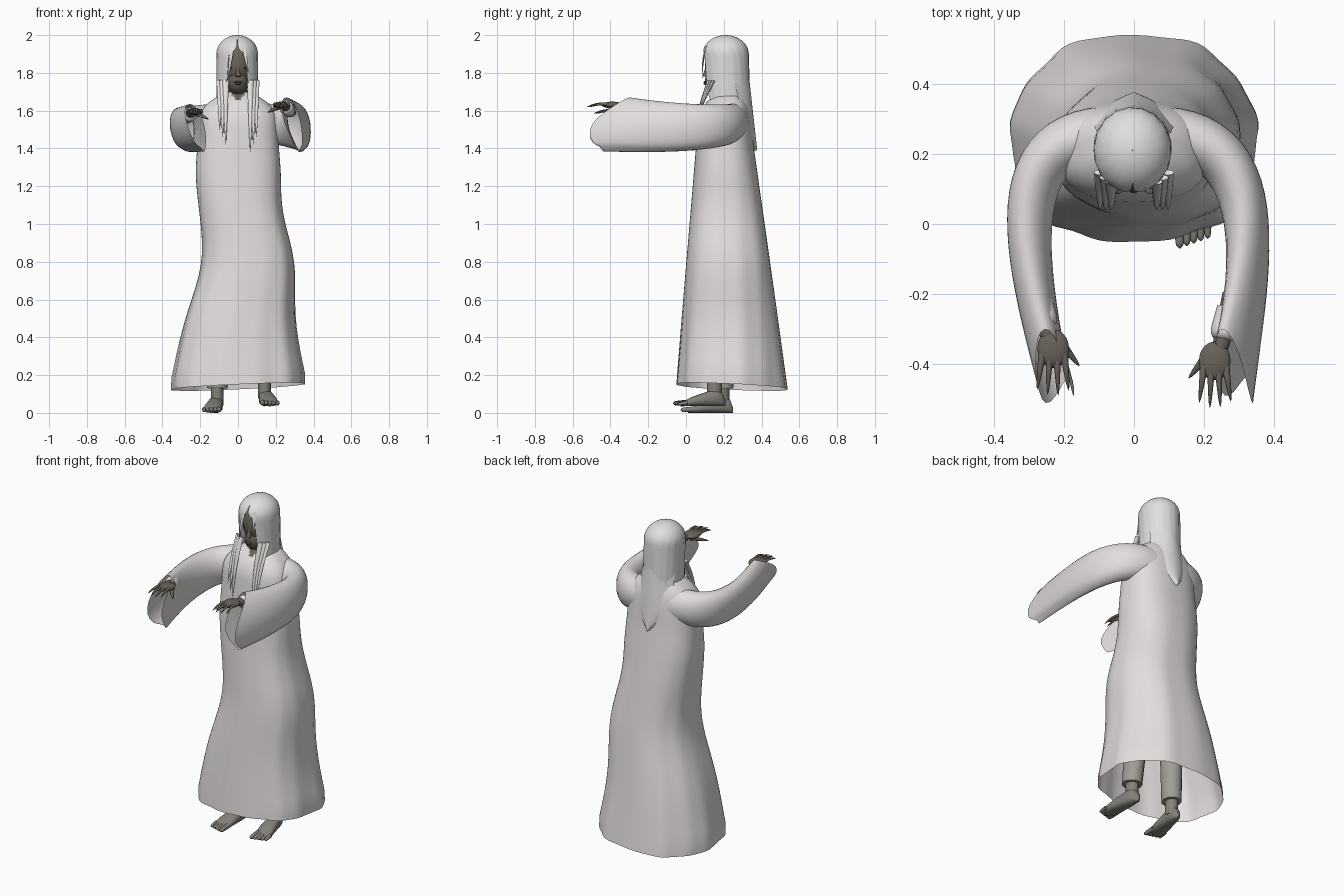
import bpy, bmesh, math
from math import sin, cos, pi, tau, sqrt
from mathutils import Vector

cube = bpy.data.objects.get("Cube")
if cube:
    bpy.data.objects.remove(cube, do_unlink=True)


def material(name, red, green, blue):
    mat = bpy.data.materials.new(name)
    mat.diffuse_color = (red, green, blue, 1)
    mat.use_nodes = True
    shader = next(node for node in mat.node_tree.nodes if node.type == "BSDF_PRINCIPLED")
    shader.inputs["Base Color"].default_value = mat.diffuse_color
    return mat


CLOTH = material("pale_cloth", 0.76, 0.73, 0.72)
HAIR = material("pale_hair", 0.75, 0.74, 0.73)
SKIN = material("dark_skin", 0.14, 0.125, 0.1)
FOOT = material("foot_skin", 0.23, 0.22, 0.19)
TROUSER = material("trouser_grey", 0.35, 0.34, 0.3)
EYE = material("eye_dark", 0.05, 0.05, 0.05)


def steps(count):
    return [index / count for index in range(count + 1)]


def circle(count):
    return [(cos(tau * index / count), sin(tau * index / count)) for index in range(count)]


def mix(start, end, amount):
    return start + (end - start) * amount


def power(value, exponent):
    return math.copysign(abs(value) ** exponent, value)


def surface(name, rings, materials, closed=True, caps=False, rule=None):
    """Bridge rings of points into one smooth surface."""
    bm = bmesh.new()
    grid = [[bm.verts.new(point) for point in ring] for ring in rings]
    count = len(grid[0])
    for low, high in zip(grid, grid[1:]):
        for here in range(count if closed else count - 1):
            after = (here + 1) % count
            face = bm.faces.new((low[here], low[after], high[after], high[here]))
            if rule:
                face.material_index = rule(face.calc_center_median())
    if caps:
        bm.faces.new(grid[0])
        bm.faces.new(grid[-1])
    bmesh.ops.remove_doubles(bm, verts=bm.verts, dist=0.0002)
    bmesh.ops.recalc_face_normals(bm, faces=bm.faces)
    mesh = bpy.data.meshes.new(name)
    bm.to_mesh(mesh)
    bm.free()
    for mat in materials:
        mesh.materials.append(mat)
    part = bpy.data.objects.new(name, mesh)
    bpy.context.collection.objects.link(part)
    bpy.ops.object.select_all(action="DESELECT")
    part.select_set(True)
    bpy.context.view_layer.objects.active = part
    bpy.ops.object.shade_smooth_by_angle(angle=math.radians(50))


def taper(name, start, end, wide, thick, mat, bow=(0, 0, 0), tip=0.3):
    """Round-ended limb from start to end, bent by bow and narrowing to tip."""
    start, end, bow = Vector(start), Vector(end), Vector(bow)
    along = (end - start).normalized()
    upright = Vector((0, 1, 0)) if abs(along.z) > 0.8 else Vector((0, 0, 1))
    side = along.cross(upright).normalized()
    over = side.cross(along)
    rings = []
    for t in steps(10):
        centre = start.lerp(end, t) + bow * sin(pi * t)
        size = mix(1, tip, t) * max(0.1, sqrt(1 - t ** 8))
        rings.append([centre + side * (wide * size * c) + over * (thick * size * s) for c, s in circle(12)])
    surface(name, rings, [mat], caps=True)


def ball(name, centre, radii, mat):
    bpy.ops.mesh.primitive_uv_sphere_add(segments=24, ring_count=14, location=centre)
    part = bpy.context.object
    part.name = name
    part.scale = radii
    part.data.materials.append(mat)
    bpy.ops.object.shade_smooth()


# Robe: flared skirt with a sideways sway, flat front, round back and domed shoulders
rings = []
for level in steps(40):
    z = mix(0.14, 1.7, sin(level * pi / 2))
    shoulder = max(0, z / 0.2 - 7.5) ** 3
    low = max(0, 1 - z / 1.4)
    flare = min(1, max(0, 1.2 - z)) ** 1.5
    waist = 0.015 * math.exp(-((z - 1.25) * 6) ** 2)
    half = 0.21 + 0.14 * flare + waist - 0.15 * shoulder
    middle = 0.05 * math.exp(-((z - 0.8) * 4) ** 2)
    front = 0.08 * z - 0.06 + 0.1 * shoulder
    back = 0.5 - 0.1 * z + 0.06 * low - 0.04 * shoulder
    depth = (back - front) / 2
    ring = []
    for step, (c, s) in enumerate(circle(80)):
        turn = tau * step / 80
        fold = 1 + low * (0.015 * sin(7 * turn + z) + 0.01 * sin(13 * turn - 2 * z))
        x = middle + half * power(c, 0.85) * fold
        y = front + depth + depth * power(s, 0.7 if s < 0 else mix(0.8, 1, low)) * fold
        ring.append((x, y, z + low * (x - y + 0.2) / 20))
    rings.append(ring)
surface("robe", rings, [CLOTH, SKIN], rule=lambda p: int(p.y < 0.2 and abs(p.x) < (p.z - 1.64) * 0.7))

# Sleeve path: cubic curve out of the shoulder and forward
bend = [Vector(point) for point in ((0.08, 0.25), (0.4, 0.25), (0.31, -0.1), (0.255, -0.3))]


def sleeve_path(t):
    weights = ((1 - t) ** 3, 3 * t * (1 - t) ** 2, 3 * t * t * (1 - t), t ** 3)
    return sum((point * weight for point, weight in zip(bend, weights)), Vector((0, 0)))


for side, word in ((1, "left"), (-1, "right")):
    drop = 0 if side > 0 else 0.035

    # Wide sleeve with a slanted, drooping opening
    rings = []
    for t in steps(24):
        spot = sleeve_path(t)
        heading = (sleeve_path(t + 0.01) - spot).normalized()
        top = mix(1.64, 1.67 - drop, t) - 0.02 * sin(pi * t)
        bottom = mix(1.44, 1.39, t) - 0.025 * sin(pi * t)
        ring = []
        for c, s in circle(28):
            down = (1 - s) / 2
            wide = mix(0.085, 0.055, t) * c * (1 - 0.4 * t * down)
            ring.append((side * (spot.x - wide * heading.y) + 0.07 * t ** 1.5 * down,
                         spot.y + wide * heading.x - 0.2 * t * t * sin(2.4 * down),
                         mix(top, bottom, down) + 0.01 * t * down * sin(5 * c)))
        rings.append(ring)
    surface(word + "_sleeve", rings, [CLOTH])

    def arm(x, y, z):
        return Vector((side * x, y + drop, z - drop))

    # Inner cuff, forearm and hand
    taper(word + "_inner_cuff", arm(0.27, -0.24, 1.6), arm(0.25, -0.335, 1.62), 0.034, 0.034, CLOTH, tip=1.2)
    taper(word + "_forearm", arm(0.28, -0.2, 1.59), arm(0.24, -0.38, 1.63), 0.028, 0.024, SKIN, tip=0.9)
    ball(word + "_palm", arm(0.23, -0.39, 1.63), (0.045, 0.055, 0.018), SKIN)
    for number in range(4):
        root = 0.2 + 0.02 * number
        spread = number - 1.4
        taper(f"{word}_finger_{number + 1}", arm(root, -0.4, 1.63),
              arm(root + 0.01 * spread, 0.015 * abs(spread) - 0.53, 1.62), 0.012, 0.011, SKIN, (0, 0, 0.01))
    taper(word + "_thumb", arm(0.22, -0.36, 1.62), arm(0.155, -0.44, 1.59), 0.016, 0.014, SKIN)

    # Trouser leg and ankle; the left foot is lifted
    x, heel, lift = (0.14, 0.21, 0.035) if side > 0 else (-0.11, 0.25, 0)
    taper(word + "_trouser_leg", (x, heel - 0.06, 0.13 + lift), (x * 0.8, 0.21, 0.9), 0.055, 0.06, TROUSER, tip=1.3)
    taper(word + "_ankle", (x, heel - 0.06, 0.04 + lift), (x, heel - 0.06, 0.25), 0.034, 0.04, FOOT, tip=1)

    # Bare foot, turned outward, with toes
    rings = []
    for t in steps(14):
        rounding = sqrt(max(0.05, 1 - (2 * t - 1) ** 4))
        width = mix(0.033, 0.055, t) * rounding
        height = mix(0.055, 0.015, t) * rounding
        rings.append([(x + side * 0.03 * t + width * c, heel - 0.24 * t, lift + height * (1 + power(s, 0.7)))
                      for c, s in circle(18)])
    surface(word + "_foot", rings, [FOOT], caps=True)
    for number in range(5):
        across = x + side * (0.02 * number - 0.01)
        size = 0.015 - 0.001 * number
        taper(f"{word}_toe_{number + 1}", (across, heel - 0.2, lift + 0.02),
              (across, heel - 0.28 + 0.007 * number, lift + size), size, size, FOOT, tip=0.8)

    # Eye and brow
    ball(word + "_eye", (side * 0.03, 0.117, 1.825), (0.014, 0.008, 0.006), EYE)
    taper(word + "_brow", (side * 0.01, 0.108, 1.84), (side * 0.06, 0.13, 1.84), 0.005, 0.005, SKIN, (0, 0, 0.01))

    # Thin locks parting from the hair and hanging over the chest
    for number in range(3):
        across = side * (0.065 + 0.016 * number)
        taper(f"{word}_front_lock_{number + 1}", (across, 0.1 + 5 * across * across, 1.76),
              (across, 0.04, 1.4 + 0.04 * number - 0.02 * side), 0.017, 0.008, HAIR, (0, -0.015, 0), 0.2)

    # Uneven fringe beside the brow
    taper(word + "_fringe", (side * 0.03, 0.11, 1.94), (side * 0.055, 0.09, 1.78 + 0.02 * side),
          0.012, 0.005, HAIR, (0, -0.01, 0), 0.2)

# Head, neck and face
ball("head", (0, 0.205, 1.845), (0.085, 0.105, 0.13), SKIN)
ball("jaw", (0, 0.165, 1.755), (0.057, 0.065, 0.068), SKIN)
taper("neck", (0, 0.235, 1.6), (0, 0.21, 1.8), 0.055, 0.055, SKIN, tip=0.8)
taper("nose", (0, 0.1, 1.78), (0, 0.115, 1.85), 0.015, 0.013, SKIN)
for word, z, size in (("upper_lip", 1.752, 0.021), ("lower_lip", 1.742, 0.018)):
    ball(word, (0, 0.103, z), (size, 0.01, 0.006), SKIN)

# Hair: round crown, then straight sides that part around the face
rings = []
for level in steps(30):
    crown = min(1, level * 3)
    fall = max(0, level * 3 - 1) / 2
    z = 1.9 + 0.1 * cos(crown * pi / 2) - 0.32 * fall
    spread = max(0.01, sin(crown * pi / 2))
    gap = math.radians(22 * crown ** 8 + 10 * sqrt(fall) + 50 * fall ** 5)
    ring = []
    for u in steps(48):
        turn = mix(gap, tau - gap, u) - pi / 2
        ripple = spread * (1 + 0.01 * sin(100 * u) * crown)
        ring.append((0.11 * ripple * cos(turn) - 0.004, 0.21 + 0.01 * fall + 0.122 * ripple * sin(turn), z))
    rings.append(ring)
surface("hair_shell", rings, [HAIR], closed=False)

# Back hair spreading over the shoulders, then narrowing to a point
rings = []
for fall in steps(16):
    half = (0.1 + 0.03 * fall) * (1 - fall ** 5) + 0.004
    rings.append([(half * u, 0.337 + 0.04 * fall - mix(0.08, 0.04, fall) * u * u, 1.75 - 0.36 * fall)
                  for u in (2 * t - 1 for t in steps(16))])
surface("back_hair", rings, [HAIR], closed=False)
